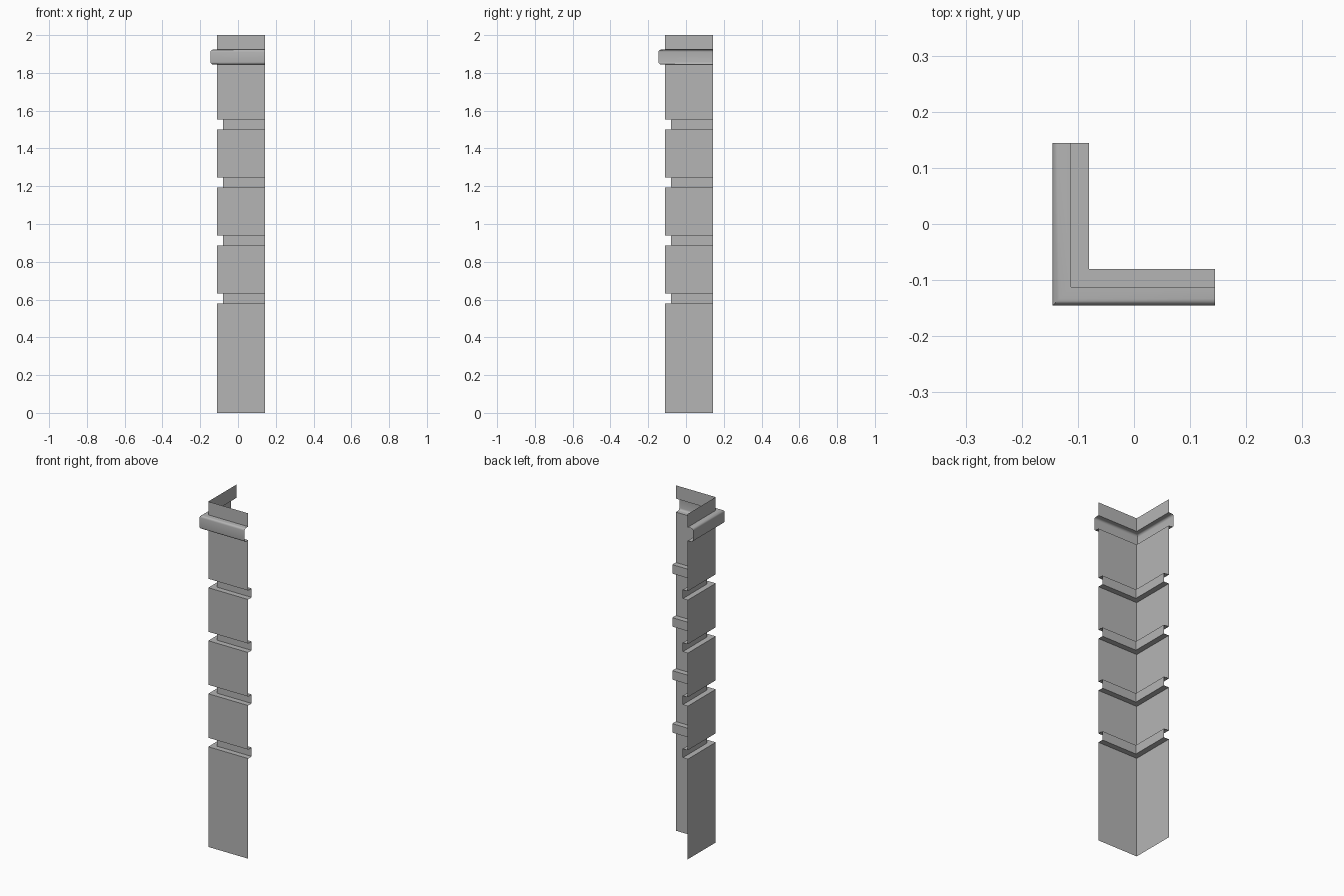
import bpy, bmesh, math

cube = bpy.data.objects.get("Cube")
if cube:
    bpy.data.objects.remove(cube, do_unlink=True)

WALL, GROOVE, BAND, END = 0.112, 0.08, 0.145, 0.144

# Flat grey paint
grey = bpy.data.materials.new("plain_grey")
grey.use_nodes = True
colour = (0.46, 0.46, 0.46, 1)
grey.diffuse_color = colour
grey.node_tree.nodes["Principled BSDF"].inputs["Base Color"].default_value = colour

# Vertical profile: (distance outward, height)
profile = [(WALL, 0)]
for i in range(4):  # recessed grooves
    z = 0.58 + i * 0.307
    profile += [(WALL, z), (GROOVE, z), (GROOVE, z + 0.052), (WALL, z + 0.052)]


def rounded(d, z, r, start):
    """Quarter arc of the band edge."""
    return [(d + r * math.cos(a), z + r * math.sin(a))
            for a in (start + math.radians(22.5) * k for k in range(5))]


# Protruding band with rounded edges, then the top strip
r = 0.012
profile.append((WALL, 1.845))
profile += rounded(BAND - r, 1.845 + r, r, -math.pi / 2)
profile += rounded(BAND - r, 1.923 - r, r, 0)
profile += [(WALL, 1.923), (WALL, 2)]

# Sweep the profile around the open L-shaped corner
bm = bmesh.new()
rows = [[bm.verts.new(p) for p in ((-d, END, z), (-d, -d, z), (END, -d, z))]
        for d, z in profile]
for low, high in zip(rows, rows[1:]):
    for k in range(2):
        bm.faces.new((low[k], low[k + 1], high[k + 1], high[k]))

mesh = bpy.data.meshes.new("corner_trim")
bm.to_mesh(mesh)
bm.free()
mesh.materials.append(grey)
trim = bpy.data.objects.new("corner_trim", mesh)
bpy.context.collection.objects.link(trim)
bpy.ops.object.select_all(action="DESELECT")
trim.select_set(True)
bpy.context.view_layer.objects.active = trim
bpy.ops.object.shade_smooth_by_angle(angle=math.radians(30))
